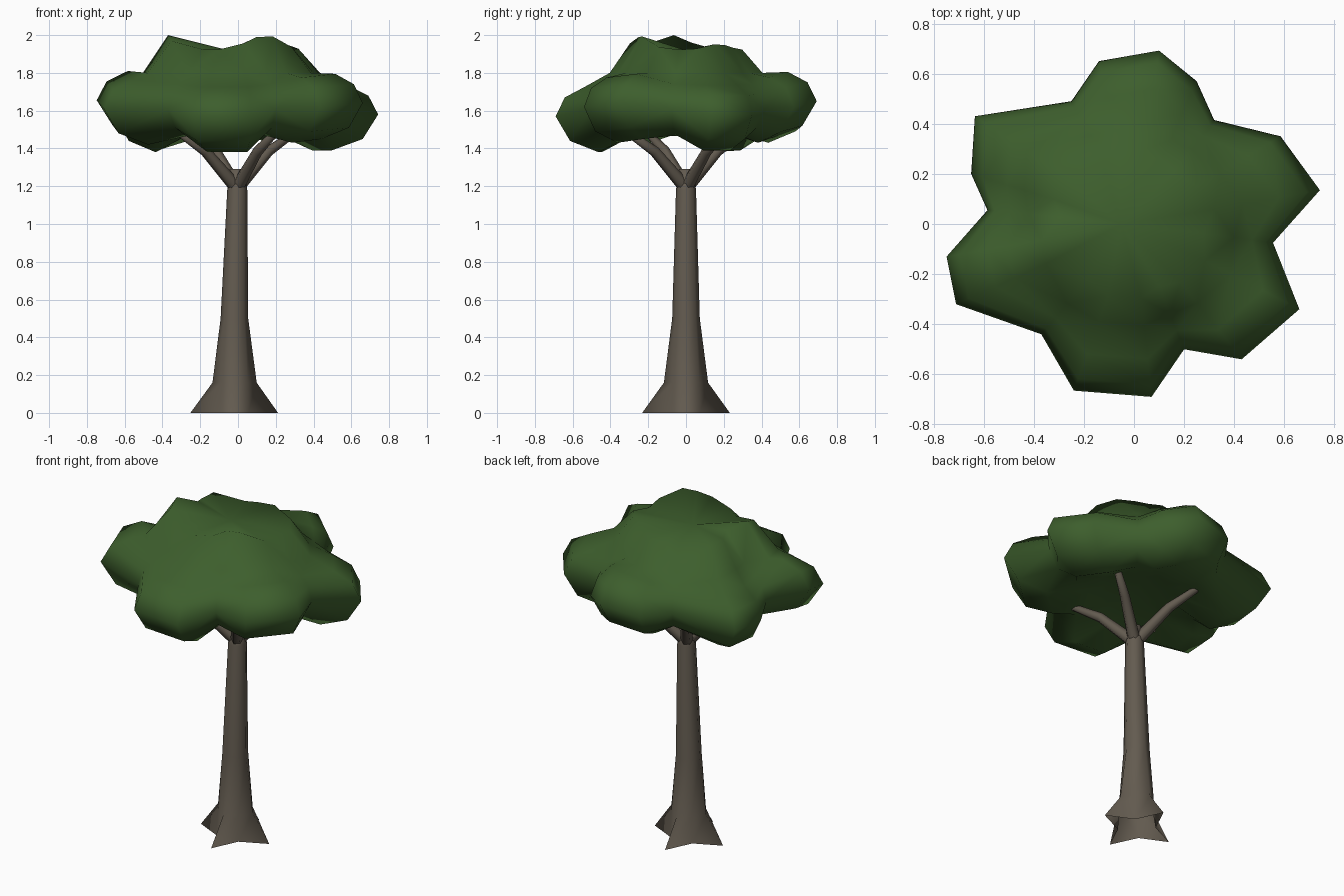
import bpy, bmesh, math
from mathutils import Vector

if "Cube" in bpy.data.objects:
    bpy.data.objects.remove(bpy.data.objects["Cube"])


def material(name, rgb):
    m = bpy.data.materials.new(name)
    m.diffuse_color = (*rgb, 1)
    m.use_nodes = True
    m.node_tree.nodes["Principled BSDF"].inputs["Base Color"].default_value = m.diffuse_color
    return m


BARK = material("bark", (0.125, 0.105, 0.08))
LEAF = material("leaf green", (0.047, 0.113, 0.026))


def make_object(name, bm, mat):
    me = bpy.data.meshes.new(name)
    bmesh.ops.recalc_face_normals(bm, faces=bm.faces)
    bm.to_mesh(me)
    bm.free()
    me.materials.append(mat)
    ob = bpy.data.objects.new(name, me)
    bpy.context.collection.objects.link(ob)
    for p in me.polygons:
        p.use_smooth = True
    return ob


def loft(bm, rings):
    loops = [[bm.verts.new(p) for p in r] for r in rings]
    n = len(loops[0])
    for a, b in zip(loops, loops[1:]):
        for i in range(n):
            bm.faces.new((a[i], a[(i + 1) % n], b[(i + 1) % n], b[i]))
    return loops


def fan(bm, loop, point):
    c = bm.verts.new(point)
    for i in range(len(loop)):
        bm.faces.new((loop[i], loop[(i + 1) % len(loop)], c))


# Trunk: eight sides, four root points flaring at the ground
bm = bmesh.new()
rings = []
for z, cx, tip, valley in [(0, -0.02, 0.232, 0.105), (0.16, -0.018, 0.117, 0.098),
                           (0.5, -0.019, 0.073, 0.073), (1.18, -0.004, 0.053, 0.053),
                           (1.29, -0.006, 0.038, 0.038)]:
    ring = []
    for i in range(8):
        a = i * math.pi / 4
        r = valley if i % 2 else tip
        ring.append((cx + r * math.cos(a), r * math.sin(a), z))
    rings.append(ring)
bm.faces.new(loft(bm, rings)[-1])
make_object("trunk", bm, BARK)

# Four bent branches near the diagonals
CX = -0.006
for k in range(4):
    a = math.pi / 4 - 0.2 + k * math.pi / 2
    out = Vector((math.cos(a), math.sin(a), 0))
    side = Vector((-math.sin(a), math.cos(a), 0))
    bm = bmesh.new()
    rings = []
    for d, z, r, tilt in [(0.01, 1.20, 0.036, 0.7), (0.20, 1.385, 0.028, 0.65),
                          (0.44, 1.525, 0.015, 0.5)]:
        up = Vector((0, 0, math.cos(tilt))) - out * math.sin(tilt)
        c = Vector((CX, 0, z)) + out * d
        rings.append([c + r * (side * math.cos(t) + up * math.sin(t))
                      for t in [j * math.pi / 3 for j in range(6)]])
    bm.faces.new(loft(bm, rings)[-1])
    make_object("branch_%d" % (k + 1), bm, BARK)

# Canopy outline from above: (x, y, height of widest point); None marks a valley
OUTLINE = [
    (0.555, -0.075, None), (0.742, 0.135, 1.58), (0.585, 0.35, 1.58),      # right lobe
    (0.32, 0.415, None), (0.25, 0.57, 1.62), (0.10, 0.692, 1.65),
    (-0.14, 0.65, 1.62),                                                   # back lobe
    (-0.25, 0.49, None), (-0.635, 0.43, 1.58), (-0.65, 0.20, 1.57),        # back left lobe
    (-0.585, 0.055, None), (-0.748, -0.13, 1.655), (-0.71, -0.32, 1.61),   # left lobe
    (-0.37, -0.44, None), (-0.24, -0.665, 1.57), (0.07, -0.69, 1.57),      # front lobe
    (0.20, -0.50, None), (0.43, -0.54, 1.62), (0.66, -0.34, 1.64),         # front right lobe
]
# Each level: lobe scale, lobe height offset, valley scale, valley height
LEVELS = [(0.67, -0.19, 0.68, 1.47), (0.89, -0.13, 0.90, 1.51), (1, 0, 1, 1.61),
          (0.93, 0.10, 0.95, 1.69), (0.78, 0.155, 0.85, 1.74)]
PEAKS = [(-0.37, -0.06, 0.08), (0.15, -0.26, 0.08), (0.25, 0.22, 0.04), (-0.3, 0.2, 0.02)]


def crown_height(x, y):
    bumps = [h * math.exp(-((x - a) ** 2 + (y - b) ** 2) / 0.02) for a, b, h in PEAKS]
    return 1.92 + max(bumps)


bm = bmesh.new()
rings = [[(x * 0.36, y * 0.36, 1.49) for x, y, z in OUTLINE]]
for s, dz, vs, vz in LEVELS:
    rings.append([(x * vs, y * vs, vz) if z is None else (x * s, y * s, z + dz)
                  for x, y, z in OUTLINE])
# Shoulder and uneven crown, both reaching further on the left
shoulder, crown = [], []
for x, y, z in OUTLINE:
    wide = 1.15 if x < -0.5 else 1.0
    s = 0.72 if z is None else 0.585 * wide
    shoulder.append((x * s, y * s, 1.80))
    s = 0.50 if z is None else 0.43 * wide
    crown.append((x * s, y * s, crown_height(x * s, y * s)))
loops = loft(bm, rings + [shoulder, crown])
fan(bm, loops[0], (CX, 0, 1.52))
fan(bm, loops[-1], (-0.05, 0, 1.92))
# Stretch the crown to its full height
zmax = max(v.co.z for v in bm.verts)
for v in bm.verts:
    if v.co.z > 1.9:
        v.co.z = 1.9 + (v.co.z - 1.9) * 0.1 / (zmax - 1.9)
bmesh.ops.triangulate(bm, faces=bm.faces)
make_object("canopy", bm, LEAF)
